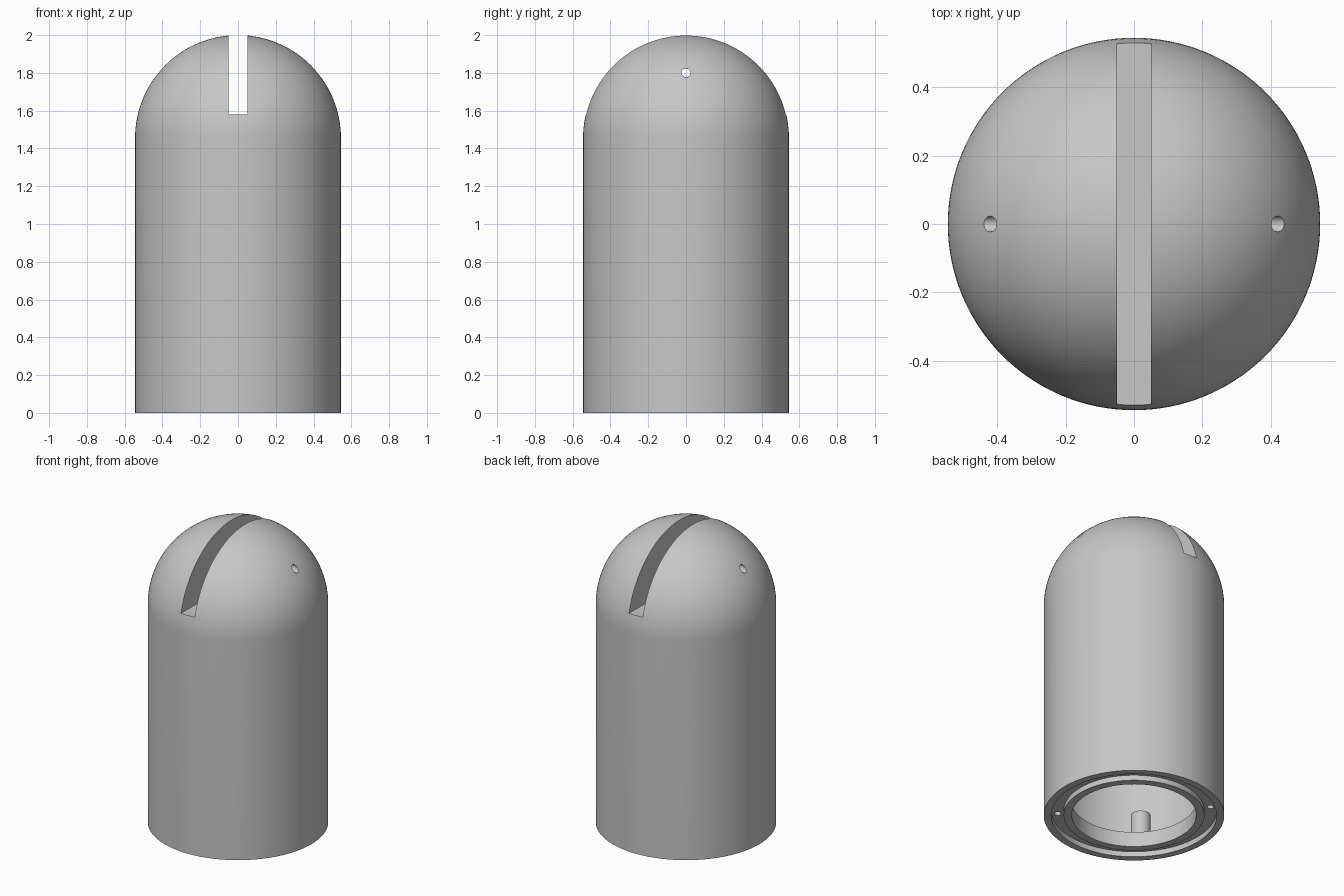
import bpy, bmesh, math
from mathutils import Matrix, Vector

cube = bpy.data.objects.get("Cube")
if cube:
    bpy.data.objects.remove(cube, do_unlink=True)

R = 0.545          # outer radius
SHOULDER = 2 - R   # height where the dome starts
SEGMENTS = 128

grey = bpy.data.materials.new("plain_grey")
grey.use_nodes = True
grey.diffuse_color = (0.57, 0.57, 0.57, 1)
grey.node_tree.nodes["Principled BSDF"].inputs["Base Color"].default_value = grey.diffuse_color


def make_object(name, bm):
    bmesh.ops.recalc_face_normals(bm, faces=bm.faces)
    mesh = bpy.data.meshes.new(name)
    bm.to_mesh(mesh)
    bm.free()
    mesh.materials.append(grey)
    obj = bpy.data.objects.new(name, mesh)
    bpy.context.collection.objects.link(obj)
    return obj


def revolve(name, profile):
    bm = bmesh.new()
    verts = [bm.verts.new((r, 0, z)) for r, z in profile]
    edges = [bm.edges.new(pair) for pair in zip(verts, verts[1:])]
    bmesh.ops.spin(bm, geom=verts + edges, axis=(0, 0, 1), cent=(0, 0, 0),
                   angle=math.tau, steps=SEGMENTS)
    bmesh.ops.remove_doubles(bm, verts=bm.verts, dist=1e-5)
    return make_object(name, bm)


def cylinder(name, radius, length, centre, rotation=Matrix.Identity(4)):
    bm = bmesh.new()
    bmesh.ops.create_cone(bm, cap_ends=True, segments=32, radius1=radius, radius2=radius,
                          depth=length, matrix=Matrix.Translation(centre) @ rotation)
    return make_object(name, bm)


def box(name, size, centre):
    bm = bmesh.new()
    bmesh.ops.create_cube(bm, size=1, matrix=Matrix.Translation(centre) @ Matrix.Diagonal((*size, 1)))
    return make_object(name, bm)


def cut(target, cutter):
    mod = target.modifiers.new("cut", "BOOLEAN")
    mod.operation = "DIFFERENCE"
    mod.solver = "EXACT"
    mod.object = cutter
    bpy.context.view_layer.objects.active = target
    bpy.ops.object.modifier_apply(modifier=mod.name)


# Hollow body: dome, outer wall, gasket groove, inner lip and cavity
dome = [(R * math.sin(a), SHOULDER + R * math.cos(a))
        for a in (math.pi / 2 * i / 32 for i in range(33))]
underside = [(R, 0), (0.5, 0), (0.5, 0.035), (0.425, 0.035), (0.425, 0), (0.376, 0)]
cavity = [(0.376, 0.1), (0.5, 0.1), (0.5, 1.45), (0, 1.45)]
body = revolve("domed_body", dome + underside + cavity)

# Top slot and cross pin hole
cutters = [
    box("slot_cutter", (0.1, 1.4, 0.6), (0, 0, 1.88)),
    cylinder("pin_hole_cutter", 0.023, 1.4, (0, 0, 1.8), Matrix.Rotation(math.pi / 2, 4, "Y")),
]
for cutter in cutters:
    cut(body, cutter)

# Screw bosses above the lip, with blind holes from below
parts = [body]
for i in range(4):
    angle = math.pi / 4 + i * math.pi / 2
    spot = Vector((math.cos(angle), math.sin(angle), 0)) * 0.463
    boss = cylinder(f"screw_boss_{i + 1}", 0.06, 0.18, spot + Vector((0, 0, 0.175)))
    hole = cylinder("screw_hole_cutter", 0.02, 0.3, spot + Vector((0, 0, 0.05)))
    cut(body, hole)
    cut(boss, hole)
    cutters.append(hole)
    parts.append(boss)

for cutter in cutters:
    bpy.data.objects.remove(cutter, do_unlink=True)

# Smooth shading with crisp edges
bpy.ops.object.select_all(action="DESELECT")
for part in parts:
    part.select_set(True)
bpy.context.view_layer.objects.active = body
bpy.ops.object.shade_smooth_by_angle(angle=math.radians(30))
